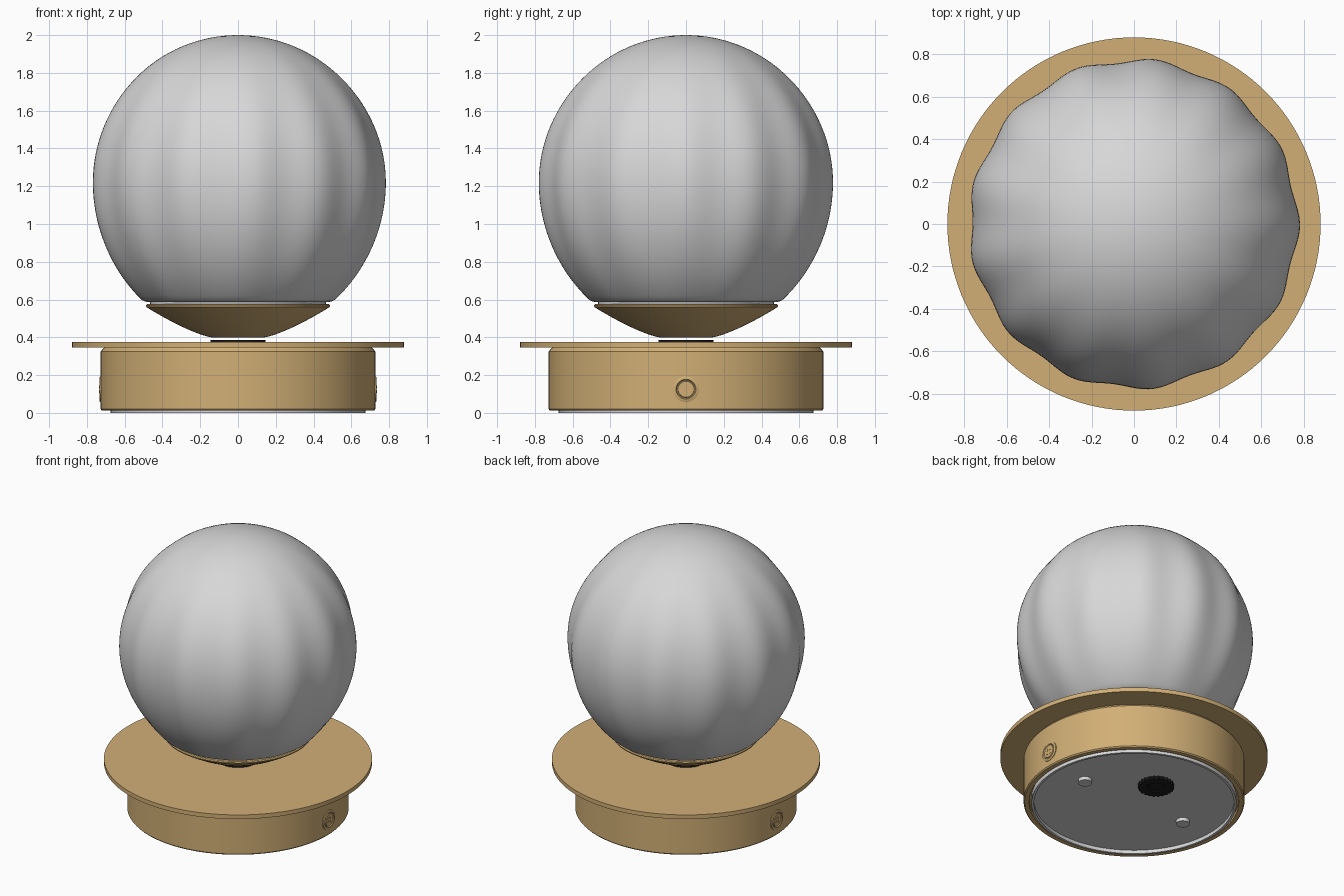
import bpy, bmesh, math
from mathutils import Matrix, Vector

old = bpy.data.objects.get("Cube")
if old:
    bpy.data.objects.remove(old, do_unlink=True)


def material(name, rgb):
    m = bpy.data.materials.new(name)
    m.use_nodes = True
    m.diffuse_color = (*rgb, 1)
    bsdf = m.node_tree.nodes["Principled BSDF"]
    bsdf.inputs["Base Color"].default_value = (*rgb, 1)
    bsdf.inputs["Roughness"].default_value = 0.5
    return m


gold = material("warm gold", (0.64, 0.43, 0.18))
white = material("pale grey", (0.68, 0.68, 0.68))
black = material("black", (0.012, 0.012, 0.012))


def lathe(name, profile, mat, steps=128, wobble=None, place=None):
    """Turn (radius, height) points around z; wobble(angle, z) scales the radius."""
    bm = bmesh.new()
    rings = []
    for r, z in profile:
        if r < 1e-5:
            rings.append([bm.verts.new((0, 0, z))])
            continue
        ring = []
        for i in range(steps):
            a = math.tau * i / steps
            k = r * (wobble(a, z) if wobble else 1)
            ring.append(bm.verts.new((k * math.cos(a), k * math.sin(a), z)))
        rings.append(ring)
    for lo, hi in zip(rings, rings[1:]):
        for i in range(steps):
            j = (i + 1) % steps
            corners = [lo[i % len(lo)], lo[j % len(lo)], hi[j % len(hi)], hi[i % len(hi)]]
            bm.faces.new(list(dict.fromkeys(corners)))
    bmesh.ops.recalc_face_normals(bm, faces=bm.faces)
    if place:
        bm.transform(place)
    mesh = bpy.data.meshes.new(name)
    bm.to_mesh(mesh)
    bm.free()
    mesh.materials.append(mat)
    ob = bpy.data.objects.new(name, mesh)
    bpy.context.collection.objects.link(ob)
    bpy.ops.object.select_all(action="DESELECT")
    ob.select_set(True)
    bpy.context.view_layer.objects.active = ob
    bpy.ops.object.shade_smooth_by_angle(angle=math.radians(30))
    return ob


def disc(name, r, z0, z1, mat, **kw):
    return lathe(name, [(0, z0), (r, z0), (r, z1), (0, z1)], mat, **kw)


# Base drum with a chamfered shoulder, and the wide flange on top
lathe("base_drum", [(0, 0.04), (0.69, 0.04), (0.69, 0.012), (0.72, 0.012), (0.727, 0.02),
                    (0.727, 0.325), (0.71, 0.345), (0, 0.345)], gold)
disc("base_flange", 0.88, 0.345, 0.375, gold)
disc("centre_pad", 0.145, 0.375, 0.387, black, steps=64)

# Underside tray with raised lip
lathe("bottom_tray", [(0, 0.025), (0.658, 0.025), (0.658, 0), (0.675, 0),
                      (0.675, 0.042), (0, 0.042)], white)
for side, x in (("left", 0.42), ("right", -0.42)):
    disc(side + "_foot_peg", 0.045, 0.0, 0.03, white, steps=32,
         place=Matrix.Translation((x, 0, 0)))


# Knurled connector under the base
def knurl(a, z):
    return 1 + 0.04 * math.copysign(1, math.cos(24 * a + 0.01))


lathe("bottom_connector", [(0, 0.012), (0.05, 0.012), (0.06, 0.002), (0.115, 0.002),
                           (0.115, 0.03), (0, 0.03)], black, steps=96, wobble=knurl,
      place=Matrix.Translation((0.02, 0.25, 0)))

# Round fastener on each side of the drum, with four small pins
for side, s in (("left", 1), ("right", -1)):
    base = Matrix.Translation((s * 0.722, 0, 0.125)) @ Matrix.Rotation(s * math.pi / 2, 4, "Y")
    lathe(side + "_fastener", [(0, 0), (0.068, 0), (0.068, 0.008), (0.06, 0.012), (0.053, 0.012),
                               (0.048, 0.006), (0.044, 0.006), (0.042, 0.011), (0, 0.011)],
          gold, steps=48, place=base)
    for n in range(4):
        a = math.pi / 4 + n * math.pi / 2
        spot = Vector((0.018 * math.cos(a), 0.018 * math.sin(a), 0))
        disc(f"{side}_fastener_pin_{n + 1}", 0.008, 0.008, 0.014, gold, steps=12,
             place=base @ Matrix.Translation(spot))

# Floating dish under the globe
bowl = [(0, 0.398), (0.13, 0.398)]
for i in range(1, 13):
    r = 0.13 + 0.355 * i / 12
    bowl.append((r, 0.398 + 0.162 * ((r - 0.13) / 0.355) ** 1.35))
lathe("dish", bowl + [(0.488, 0.57), (0.482, 0.576), (0, 0.576)], gold)
disc("globe_collar", 0.465, 0.576, 0.595, white)

# Softly fluted globe, slightly fuller below its middle
MID, RADIUS, LOBES = 1.22, 0.772, 13


def flutes(a, z):
    h = min(1, abs(z - MID) / 0.78)
    fade = (1 - h * h) ** 1.5
    return 1 + 0.014 * fade * math.cos(LOBES * (a - math.radians(41)) + math.pi)


shell = [(0, 0.592), (0.485, 0.588), (0.5, 0.592)]
low = math.asin(0.62 / 0.83)
for i in range(25):
    t = -low * (1 - i / 24)
    shell.append((RADIUS * math.cos(t), MID + 0.83 * math.sin(t)))
for i in range(1, 33):
    t = math.pi / 2 * i / 32
    shell.append((RADIUS * math.cos(t) if i < 32 else 0, MID + 0.78 * math.sin(t)))
lathe("globe", shell, white, steps=LOBES * 14, wobble=flutes)
